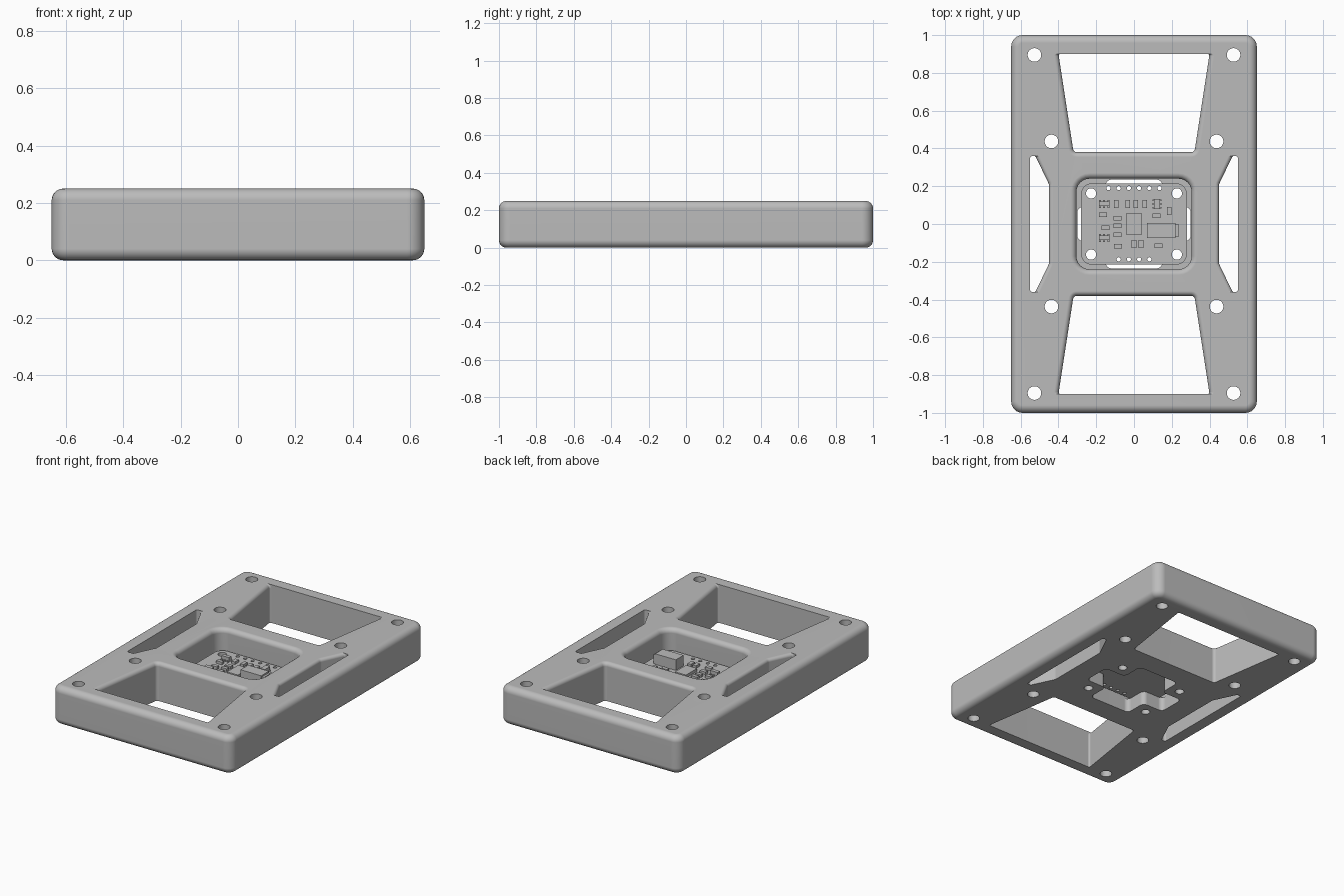
import bpy
import bmesh
from math import atan2, cos, sin, tan, pi
from mathutils import Vector, Matrix

if "Cube" in bpy.data.objects:
    bpy.data.objects.remove(bpy.data.objects["Cube"])

HEIGHT = 0.25
FLOOR = 0.09
BOARD_TOP = 0.12

grey = bpy.data.materials.new("plain_grey")
grey.use_nodes = True
grey.diffuse_color = (0.5, 0.5, 0.5, 1)
grey.node_tree.nodes["Principled BSDF"].inputs["Base Color"].default_value = (0.5, 0.5, 0.5, 1)


def outline(points, radii, weights, grow, steps=6):
    """Counter-clockwise polygon, each side moved out by its weight * grow, corners rounded."""
    pts = [Vector(p) for p in points]
    n = len(pts)
    normals = []
    for i in range(n):
        d = (pts[(i + 1) % n] - pts[i]).normalized()
        normals.append(Vector((d.y, -d.x)))
    moved = []
    for i, p in enumerate(pts):
        a, b = normals[i - 1], normals[i]
        da, db = weights[i - 1] * grow, weights[i] * grow
        cross = a.x * b.y - a.y * b.x
        moved.append(p + Vector((da * b.y - db * a.y, a.x * db - b.x * da)) / cross)
    ring = []
    for i, p in enumerate(moved):
        u = (moved[i - 1] - p).normalized()
        v = (moved[(i + 1) % n] - p).normalized()
        theta = u.angle(v)
        turn = 1 if normals[i - 1].x * normals[i].y - normals[i - 1].y * normals[i].x > 0 else -1
        change = min(weights[i - 1], weights[i]) * grow * turn
        r = max(radii[i] + change, 0.004)
        centre = p + (u + v).normalized() * r / sin(theta / 2)
        start = p + u * r / tan(theta / 2) - centre
        angle = atan2(start.y, start.x)
        for k in range(steps + 1):
            t = angle + turn * (pi - theta) * k / steps
            ring.append(centre + r * Vector((cos(t), sin(t))))
    return ring


def solid(name, rings):
    """Closed solid through rings of (points, z), bottom to top."""
    bm = bmesh.new()
    loops = [[bm.verts.new((p.x, p.y, z)) for p in pts] for pts, z in rings]
    n = len(loops[0])
    for low, high in zip(loops, loops[1:]):
        for i in range(n):
            j = (i + 1) % n
            bm.faces.new((low[i], low[j], high[j], high[i]))
    bm.faces.new(loops[0][::-1])
    bm.faces.new(loops[-1])
    return finish(name, bm)


def finish(name, bm):
    mesh = bpy.data.meshes.new(name)
    bm.to_mesh(mesh)
    bm.free()
    mesh.materials.append(grey)
    obj = bpy.data.objects.new(name, mesh)
    bpy.context.collection.objects.link(obj)
    return obj


def prism(name, points, radius, z0, z1):
    n = len(points)
    ring = outline(points, [radius] * n, [0] * n, 0)
    return solid(name, [(ring, z0), (ring, z1)])


def flared_cutter(points, radii, weights, fillet, bottom):
    """Opening whose weighted sides round over into the top face."""
    rings = [(outline(points, radii, weights, 0), bottom)]
    for k in range(7):
        t = k / 6 * pi / 2
        z = HEIGHT - fillet + fillet * sin(t)
        rings.append((outline(points, radii, weights, fillet * (1 - cos(t))), z))
    rings.append((rings[-1][0], HEIGHT + 0.1))
    return solid("cutter", rings)


def drill(x, y, r):
    ring = [Vector((x + r * cos(k * pi / 16), y + r * sin(k * pi / 16))) for k in range(32)]
    return solid("cutter", [(ring, -0.1), (ring, HEIGHT + 0.1)])


def cut(target, cutters):
    bpy.context.view_layer.objects.active = target
    for c in cutters:
        c.hide_render = True
        mod = target.modifiers.new("cut", "BOOLEAN")
        mod.operation, mod.solver, mod.object = "DIFFERENCE", "EXACT", c
        bpy.ops.object.modifier_apply(modifier=mod.name)
        bpy.data.objects.remove(c)


def smooth(obj):
    bpy.ops.object.select_all(action="DESELECT")
    obj.select_set(True)
    bpy.context.view_layer.objects.active = obj
    bpy.ops.object.shade_smooth_by_angle(angle=0.6)
    obj.modifiers.new("even_normals", "WEIGHTED_NORMAL").keep_sharp = True


def rect(hx, hy):
    return [(-hx, -hy), (hx, -hy), (hx, hy), (-hx, hy)]


def corners(x, y):
    return [(sx * x, sy * y) for sx in (-1, 1) for sy in (-1, 1)]


def boxes(name, spots, sx, sy, height):
    bm = bmesh.new()
    for x, y in spots:
        place = Matrix.Translation((x, y, BOARD_TOP + height / 2 - 0.001))
        bmesh.ops.create_cube(bm, size=1, matrix=place @ Matrix.Diagonal((sx, sy, height, 1)))
    return finish(name, bm)


# Frame: slab with rounded edges all round
edge = 0.04
slab = []
for side in (0, 1):
    for k in range(7):
        t = (k / 6 if side == 0 else 1 - k / 6) * pi / 2
        inset = -edge * (1 - sin(t))
        depth = edge * (1 - cos(t))
        ring = outline(rect(0.65, 1), [0.06] * 4, [1] * 4, inset)
        slab.append((ring, depth if side == 0 else HEIGHT - depth))
frame = solid("frame", slab)

# End windows and side slots, each repeated by a half turn
window = [(-0.32, 0.38), (0.32, 0.38), (0.4, 0.9), (-0.4, 0.9)]
slot = [(0.55, -0.36), (0.55, 0.36), (0.522, 0.36), (0.45, 0.21), (0.45, -0.21), (0.522, -0.36)]
cutters = []
for s in (1, -1):
    cutters.append(flared_cutter([(s * x, s * y) for x, y in window],
                                 [0.02, 0.02, 0.01, 0.01], [1, 1, 0, 1], 0.025, -0.1))
    cutters.append(flared_cutter([(s * x, s * y) for x, y in slot],
                                 [0.012, 0.012, 0.012, 0.03, 0.03, 0.012],
                                 [0, 0, 1, 1, 1, 0], 0.02, -0.1))

# Centre pocket with a cross-shaped opening that leaves four corner tabs
cutters.append(flared_cutter(rect(0.305, 0.24), [0.07] * 4, [1] * 4, 0.03, FLOOR))
cross = [(0.15, -0.235), (0.15, -0.09), (0.3, -0.09), (0.3, 0.09), (0.15, 0.09), (0.15, 0.235)]
cross += [(-x, -y) for x, y in cross]
cutters.append(prism("cutter", cross, 0.03, -0.1, FLOOR + 0.02))

# Mounting holes
for x, y in corners(0.527, 0.895) + corners(0.437, 0.437):
    cutters.append(drill(x, y, 0.036))
screws = corners(0.227, 0.162)
cutters += [drill(x, y, 0.027) for x, y in screws]
cut(frame, cutters)
smooth(frame)

# Circuit board with screw holes and two rows of pin holes
board = prism("circuit_board", rect(0.28, 0.215), 0.055, FLOOR, BOARD_TOP)
pins = [(-0.135 + 0.054 * i, 0.19) for i in range(6)]
pins += [(-0.081 + 0.054 * i, -0.187) for i in range(4)]
cut(board, [drill(x, y, 0.027) for x, y in screws] + [drill(x, y, 0.011) for x, y in pins])
smooth(board)

# Parts mounted on the board
boxes("connector_body", [(0.145, -0.035)], 0.15, 0.08, 0.07)
boxes("connector_lip", [(0.227, -0.035)], 0.016, 0.07, 0.06)
boxes("main_chip", [(0, 0)], 0.08, 0.115, 0.02)
boxes("small_chips", [(-0.158, 0.106), (-0.158, -0.074)], 0.055, 0.024, 0.03)
boxes("small_chip_legs", [(x, y) for y in (0.106, -0.074) for x in (-0.18, -0.158, -0.136)],
      0.01, 0.04, 0.01)
boxes("tall_chip", [(0.122, 0.106)], 0.032, 0.055, 0.03)
boxes("tall_chip_legs", [(0.122, 0.086), (0.122, 0.106), (0.122, 0.126)], 0.046, 0.01, 0.01)
upright = [(x, 0.106) for x in (-0.095, -0.032, 0.01, 0.058)]
upright += [(0.187, 0.068), (0, -0.106), (0.037, -0.106)]
boxes("upright_resistors", upright, 0.024, 0.042, 0.018)
flat = [(-0.165, 0.05), (-0.088, 0.03), (-0.088, -0.01), (-0.088, -0.058)]
flat += [(-0.152, -0.02), (-0.085, -0.117), (0.12, 0.044), (0.13, -0.115)]
boxes("flat_resistors", flat, 0.042, 0.024, 0.018)
